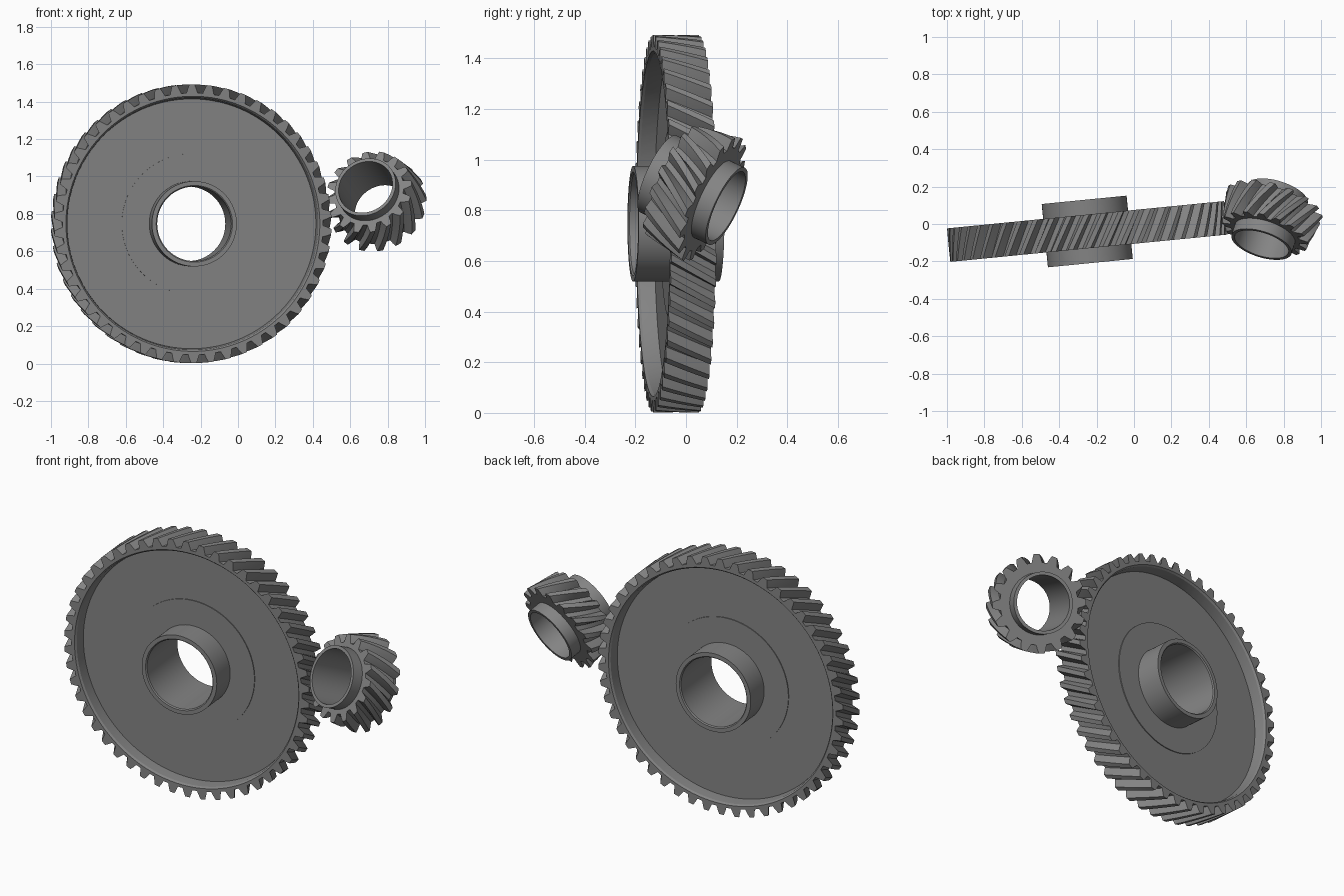
import bpy, bmesh
from math import sin, cos, tan, tau, radians
from mathutils import Matrix, Vector

cube = bpy.data.objects.get("Cube")
if cube:
    bpy.data.objects.remove(cube)

GREY = (0.23, 0.23, 0.23, 1)
steel = bpy.data.materials.new("steel grey")
steel.use_nodes = True
steel.diffuse_color = GREY
steel.node_tree.nodes["Principled BSDF"].inputs["Base Color"].default_value = GREY

# One tooth: (fraction of pitch, fraction of tooth height)
TOOTH = [(-0.34, 0), (-0.25, 0.5), (-0.15, 1), (0.15, 1), (0.25, 0.5), (0.34, 0)]


def loft(name, rings, frame):
    """Join rings of (angle, radius, height) points into a closed tube around the axis."""
    bm = bmesh.new()
    loops = [[bm.verts.new((r * cos(a), r * sin(a), h)) for a, r, h in ring] for ring in rings]
    count = len(loops[0])
    for i, lower in enumerate(loops):
        upper = loops[(i + 1) % len(loops)]
        for j in range(count):
            k = (j + 1) % count
            bm.faces.new((lower[j], lower[k], upper[k], upper[j]))
    bmesh.ops.recalc_face_normals(bm, faces=bm.faces)
    mesh = bpy.data.meshes.new(name)
    bm.to_mesh(mesh)
    bm.free()
    mesh.materials.append(steel)
    obj = bpy.data.objects.new(name, mesh)
    bpy.context.collection.objects.link(obj)
    obj.matrix_world = frame
    bpy.ops.object.select_all(action="DESELECT")
    obj.select_set(True)
    bpy.context.view_layer.objects.active = obj
    bpy.ops.object.shade_smooth_by_angle(angle=radians(25))
    return obj


def lathe(name, profile, frame, sides=96):
    """Turn a closed (radius, height) profile around the axis."""
    return loft(name, [[(tau * j / sides, r, h) for j in range(sides)] for r, h in profile], frame)


def toothed_rim(name, teeth, tip_front, tip_back, depth, half, helix, bore, frame, steps=8):
    """Helical toothed ring; bore lists the (radius, height) points of its inside, back to front."""
    pitch = tau / teeth
    turn = tan(radians(helix)) * half * 4 / (tip_front + tip_back)

    def ring(h, radius):
        shift = turn * h / (2 * half)
        return [(pitch * (n + f) + shift, radius(t), h) for n in range(teeth) for f, t in TOOTH]

    rings = []
    for s in range(steps + 1):
        tip = tip_front + (tip_back - tip_front) * s / steps
        rings.append(ring(half * (2 * s / steps - 1), lambda t: tip - depth * (1 - t)))
    rings += [ring(h, lambda t: r) for r, h in bore]
    return loft(name, rings, frame)


def axis_frame(centre, direction):
    turn = Vector(direction).to_track_quat("Z", "Y").to_matrix().to_4x4()
    return Matrix.Translation(centre) @ turn


def mirrored(half_profile):
    """Profile from its back half, repeated on the front half."""
    return half_profile + [(r, -h) for r, h in reversed(half_profile)]


# Large wheel: toothed rim, thin web with a raised flange, long bored hub
wheel = axis_frame((-0.25, -0.04, 0.747), (-0.098, 0.995, 0))
toothed_rim("wheel_rim", 50, 0.745, 0.745, 0.045, 0.09, 30,
            mirrored([(0.682, 0.09), (0.674, 0.08), (0.667, 0.015)]), wheel)
lathe("wheel_web_and_hub", mirrored([(0.672, 0.02), (0.375, 0.02), (0.375, 0.025),
                                     (0.228, 0.025), (0.228, 0.17), (0.205, 0.17),
                                     (0.199, 0.164)]), wheel)

# Small pinion: slightly conical toothed body on a tilted hub
pinion = axis_frame((0.725, 0.026, 0.88), (0.28, 0.87, -0.41))
toothed_rim("pinion_teeth", 16, 0.238, 0.268, 0.045, 0.09, 32,
            mirrored([(0.16, 0.09)]), pinion)
lathe("pinion_hub", mirrored([(0.168, 0.155), (0.15, 0.155)]), pinion)
